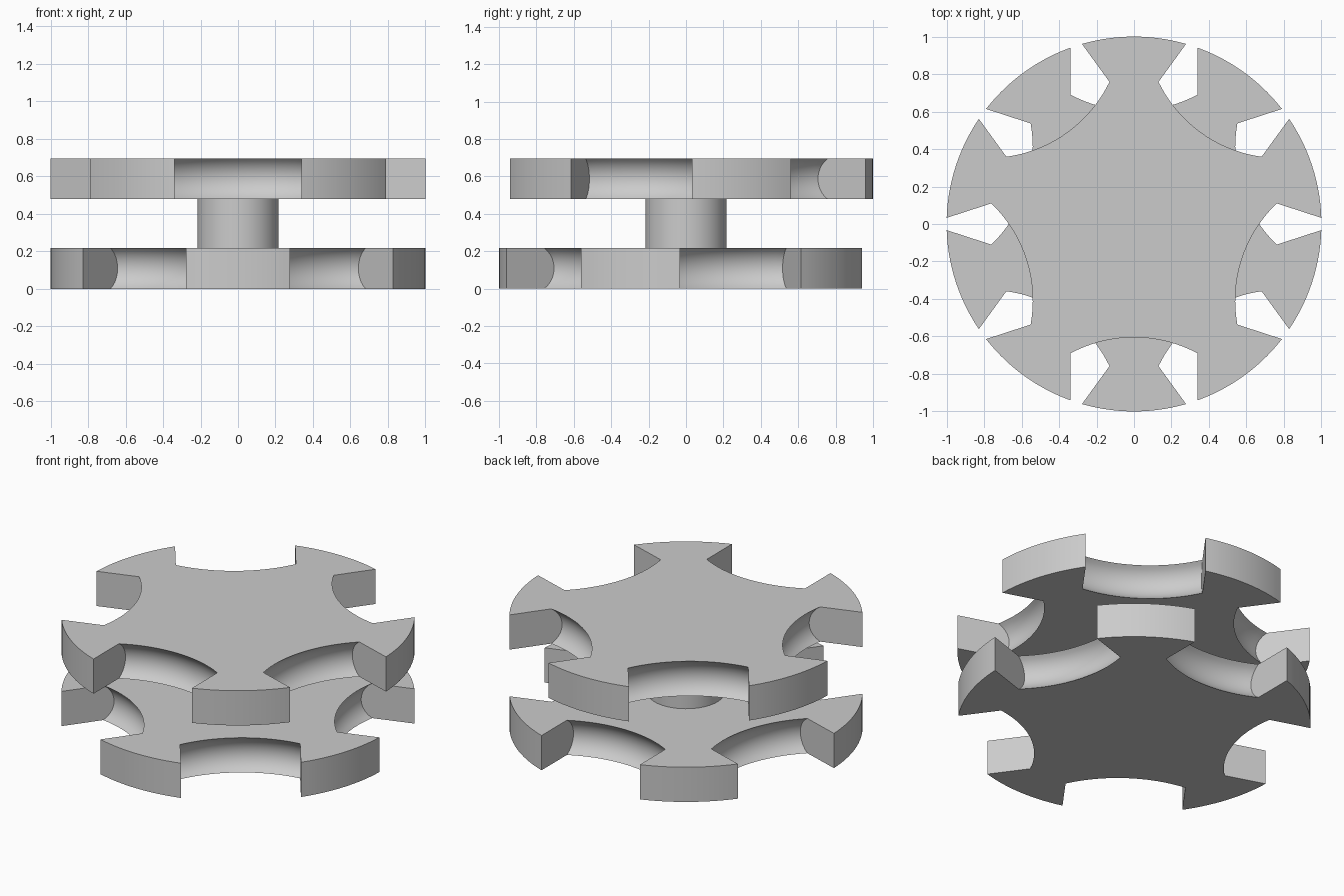
import bpy
import bmesh
from math import asin, cos, sin, sqrt, pi, radians

if "Cube" in bpy.data.objects:
    bpy.data.objects.remove(bpy.data.objects["Cube"])

THICK = 0.217        # plate thickness
HEIGHT = 0.695       # total height
NOTCHES = 5
HALF = 0.34          # half width of a notch
FLOOR_R = 0.72       # radius of the notch floor seen from above
FLOOR_C = 1.325      # distance of that arc's centre from the axis
GROOVE = 0.13        # radius of the hollow across the floor
LAYERS, ARC, FLOOR = 10, 14, 18

grey = bpy.data.materials.new("plain grey")
grey.use_nodes = True
colour = (0.6, 0.6, 0.6, 1)
grey.diffuse_color = colour
grey.node_tree.nodes["Principled BSDF"].inputs["Base Color"].default_value = colour


def finish(bm, name):
    bmesh.ops.recalc_face_normals(bm, faces=bm.faces)
    mesh = bpy.data.meshes.new(name)
    bm.to_mesh(mesh)
    bm.free()
    mesh.materials.append(grey)
    obj = bpy.data.objects.new(name, mesh)
    bpy.context.collection.objects.link(obj)
    bpy.ops.object.select_all(action='DESELECT')
    obj.select_set(True)
    bpy.context.view_layer.objects.active = obj
    bpy.ops.object.shade_smooth_by_angle(angle=radians(30))
    return obj


def outline(radius, first):
    """Notched disc outline; radius is that of the notch floor arc."""
    pts = []
    step = 2 * pi / NOTCHES
    edge = asin(HALF)
    for k in range(NOTCHES):
        a = first + k * step
        for i in range(FLOOR + 1):
            t = HALF * (2 * i / FLOOR - 1)
            d = FLOOR_C - sqrt(radius ** 2 - t ** 2)
            pts.append((d * cos(a) - t * sin(a), d * sin(a) + t * cos(a)))
        for i in range(ARC + 1):
            b = a + edge + (step - 2 * edge) * i / ARC
            pts.append((cos(b), sin(b)))
    return pts


def notched_plate(name, z0, first):
    """Stack outlines whose notch floors hollow out at mid height."""
    bm = bmesh.new()
    half = THICK / 2
    rings = []
    limit = asin(half / GROOVE)
    for j in range(LAYERS + 1):
        u = limit * (2 * j / LAYERS - 1)
        r = FLOOR_R + GROOVE * (cos(u) - cos(limit))
        z = z0 + half + GROOVE * sin(u)
        rings.append([bm.verts.new((x, y, z)) for x, y in outline(r, first)])
    for low, high in zip(rings, rings[1:]):
        for i in range(len(low)):
            n = (i + 1) % len(low)
            bm.faces.new((low[i], low[n], high[n], high[i]))
    bm.faces.new(rings[0][::-1])
    bm.faces.new(rings[-1])
    return finish(bm, name)


# Two plates, turned half a notch apart
notched_plate("lower_plate", 0, pi / 2)
notched_plate("upper_plate", HEIGHT - THICK, -pi / 2)

# Central shaft between the plates
bm = bmesh.new()
gap = HEIGHT - 2 * THICK
bmesh.ops.create_cone(bm, cap_ends=True, segments=64, radius1=0.217,
                      radius2=0.217, depth=gap + 0.02)
bmesh.ops.translate(bm, verts=bm.verts, vec=(0, 0, HEIGHT / 2))
finish(bm, "shaft")
